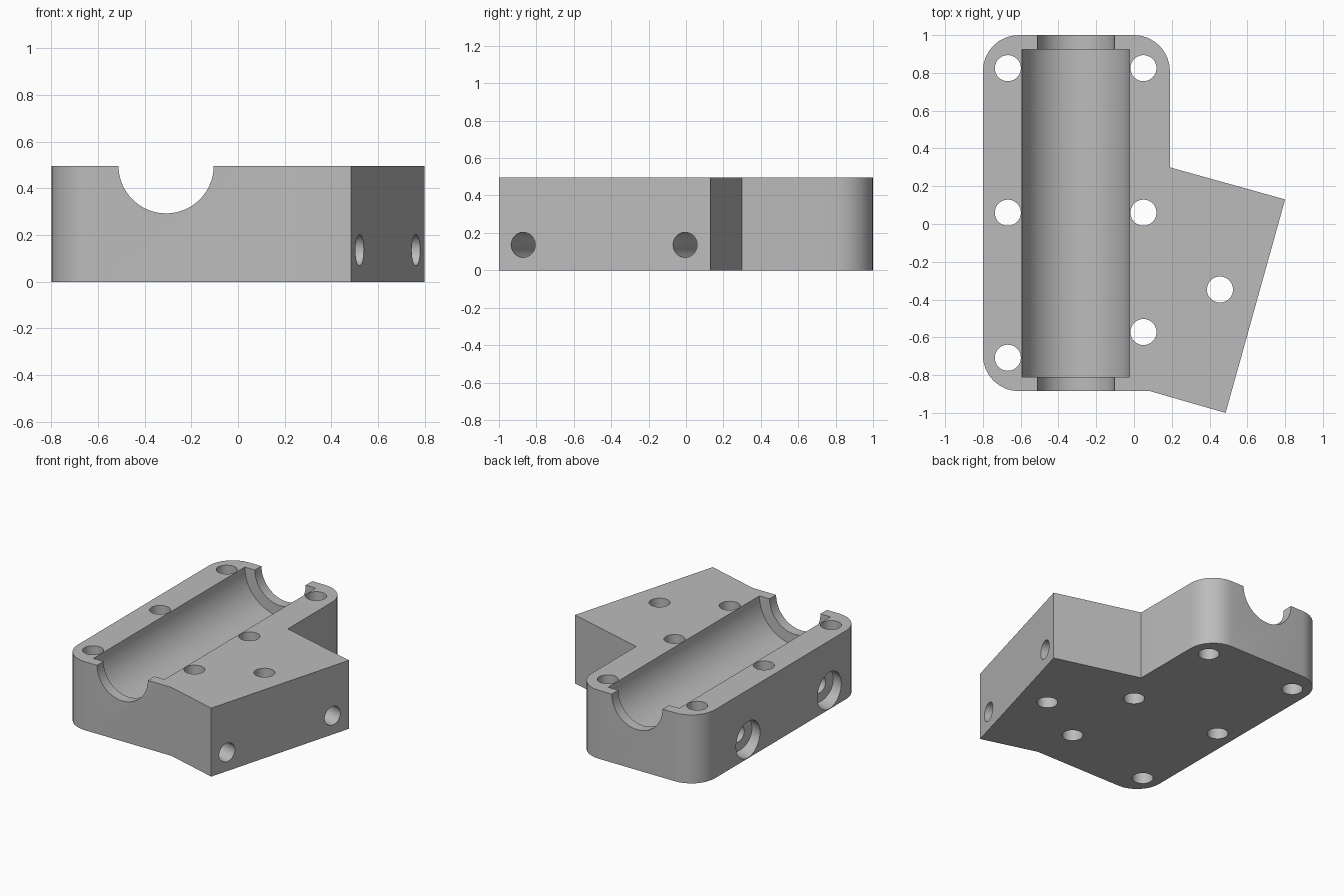
import bpy
import bmesh
import math
from mathutils import Vector, Matrix

default = bpy.data.objects.get("Cube")
if default:
    bpy.data.objects.remove(default, do_unlink=True)

HEIGHT = 0.497
CORNER = 0.19
TILT = math.radians(15.6)

grey = bpy.data.materials.new("machined grey")
grey.use_nodes = True
colour = (0.5, 0.5, 0.5, 1.0)
grey.diffuse_color = colour
grey.node_tree.nodes["Principled BSDF"].inputs["Base Color"].default_value = colour


def add_object(name, bm):
    bmesh.ops.recalc_face_normals(bm, faces=bm.faces)
    mesh = bpy.data.meshes.new(name)
    bm.to_mesh(mesh)
    bm.free()
    mesh.materials.append(grey)
    obj = bpy.data.objects.new(name, mesh)
    bpy.context.collection.objects.link(obj)
    return obj


def rod(name, start, end, radius, sides=40):
    """Cylinder between two points, used as a cutter."""
    start, end = Vector(start), Vector(end)
    axis = end - start
    turn = axis.to_track_quat('Z', 'Y').to_matrix().to_4x4()
    bm = bmesh.new()
    bmesh.ops.create_cone(bm, cap_ends=True, segments=sides, radius1=radius,
                          radius2=radius, depth=axis.length,
                          matrix=Matrix.Translation((start + end) / 2) @ turn)
    obj = add_object(name, bm)
    obj.hide_render = True
    return obj


def arc(cx, cy, first, steps=8):
    """Quarter-circle corner, counter-clockwise from the first angle."""
    angles = [math.radians(first + 90 * i / steps) for i in range(steps + 1)]
    return [(cx + CORNER * math.cos(a), cy + CORNER * math.sin(a)) for a in angles]


# Block outline: rounded rectangle with a tilted side lug
outline = arc(0.0, 1 - CORNER, 0)
outline += arc(-0.8 + CORNER, 1 - CORNER, 90)
outline += arc(-0.8 + CORNER, -0.885 + CORNER, 180)
outline += [(0.085, -0.885), (0.485, -1.0), (0.8, 0.13), (0.19, 0.30)]
bm = bmesh.new()
base = bm.faces.new([bm.verts.new((x, y, 0)) for x, y in outline])
top = bmesh.ops.extrude_face_region(bm, geom=[base])["geom"]
bmesh.ops.translate(bm, vec=(0, 0, HEIGHT),
                    verts=[v for v in top if isinstance(v, bmesh.types.BMVert)])
block = add_object("bearing_block", bm)

# Half-round channel with narrower ends
cutters = [
    rod("channel_ends", (-0.308, -1.2, HEIGHT), (-0.308, 1.2, HEIGHT), 0.204, 64),
    rod("channel_bore", (-0.308, -0.81, HEIGHT), (-0.308, 0.925, HEIGHT), 0.285, 64),
]

# Vertical bolt holes
for x, y in [(-0.668, 0.825), (0.05, 0.825), (-0.668, 0.06), (0.05, 0.06),
             (-0.668, -0.708), (0.05, -0.572), (0.455, -0.347)]:
    cutters.append(rod("bolt_hole", (x, y, -0.2), (x, y, 0.8), 0.069))

# Tilted cross holes, counterbored on the left-hand wall
inward = Vector((-math.cos(TILT), math.sin(TILT), 0))
for x, y in [(0.52, -0.87), (0.763, -0.005)]:
    mouth = Vector((x, y, 0.136))
    wall = mouth + inward * ((x + 0.8) / math.cos(TILT))
    cutters.append(rod("cross_hole", mouth - inward * 0.2, wall + inward * 0.2, 0.067))
    cutters.append(rod("counterbore", wall - inward * 0.12, wall + inward * 0.2, 0.132))

for cutter in cutters:
    mod = block.modifiers.new(cutter.name, 'BOOLEAN')
    mod.operation = 'DIFFERENCE'
    mod.solver = 'EXACT'
    mod.object = cutter

# Bake the cuts and discard the cutters
bpy.context.view_layer.update()
graph = bpy.context.evaluated_depsgraph_get()
result = bpy.data.meshes.new_from_object(block.evaluated_get(graph))
block.modifiers.clear()
block.data = result
for cutter in cutters:
    bpy.data.objects.remove(cutter, do_unlink=True)

bpy.ops.object.select_all(action='DESELECT')
block.select_set(True)
bpy.context.view_layer.objects.active = block
bpy.ops.object.shade_smooth_by_angle(angle=math.radians(30))
